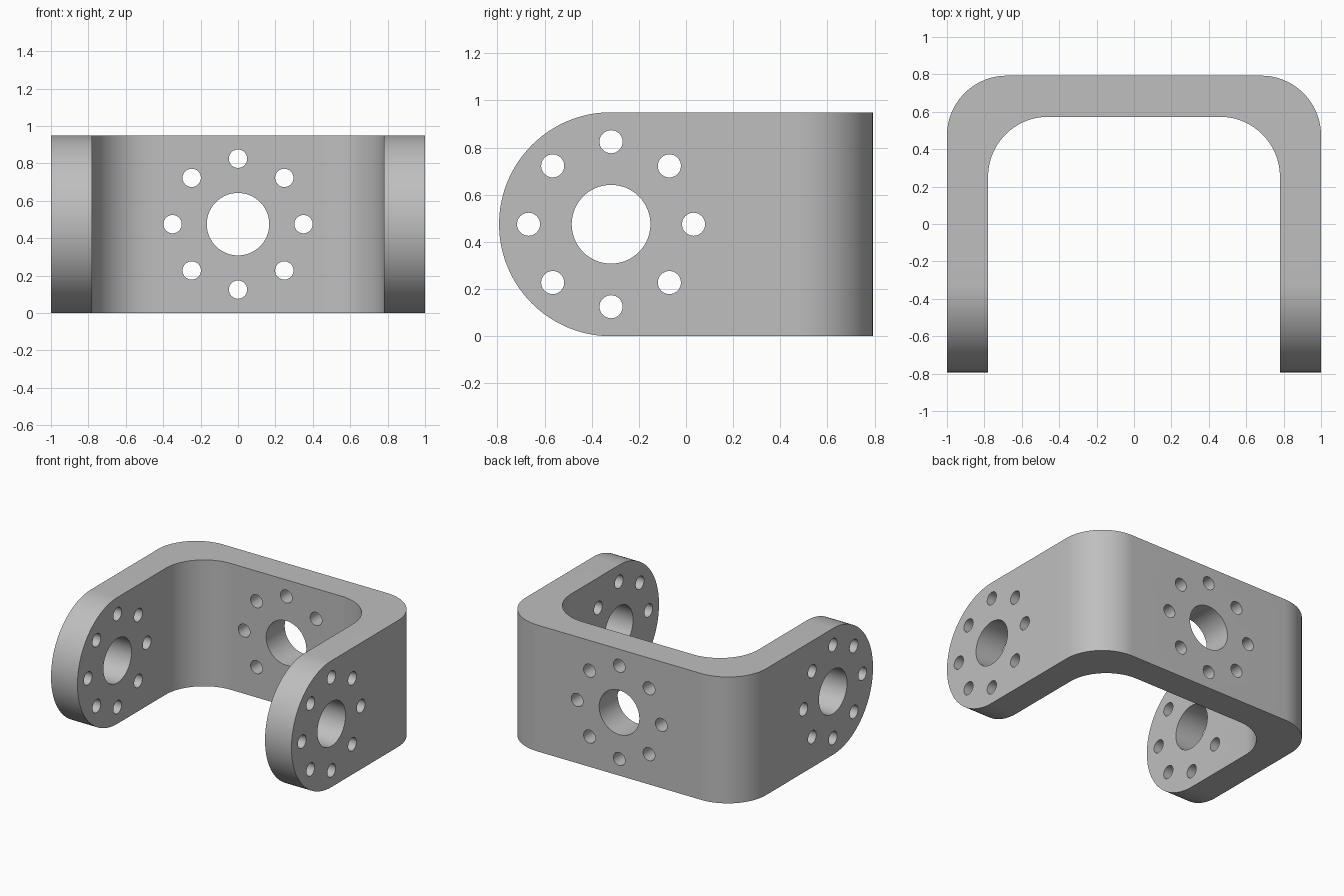
import bpy, bmesh
from math import pi, sin, cos, radians
from mathutils import Vector

if "Cube" in bpy.data.objects:
    bpy.data.objects.remove(bpy.data.objects["Cube"])

HEIGHT = 0.95
MID = HEIGHT / 2          # also the radius of the rounded arm ends
BACK = 0.793
ARM_Y = MID - BACK        # centre of the arm holes
WALL = 0.22
BEND = 0.32


def arc(cx, cy, r, start, end, steps):
    angles = [radians(start + (end - start) * i / steps) for i in range(steps + 1)]
    return [(cx + r * cos(a), cy + r * sin(a)) for a in angles]


def add_prism(bm, points, offset):
    """Closed outline of 3D points swept along an offset."""
    face = bm.faces.new([bm.verts.new(p) for p in points])
    swept = bmesh.ops.extrude_face_region(bm, geom=[face])["geom"]
    bmesh.ops.translate(bm, vec=Vector(offset),
                        verts=[v for v in swept if isinstance(v, bmesh.types.BMVert)])


def finish(bm, name):
    bmesh.ops.recalc_face_normals(bm, faces=bm.faces)
    mesh = bpy.data.meshes.new(name)
    bm.to_mesh(mesh)
    bm.free()
    obj = bpy.data.objects.new(name, mesh)
    bpy.context.collection.objects.link(obj)
    return obj


# U-shaped strip with equal inner and outer bends, left long for trimming
def half_u(x, y):
    return arc(x - BEND, y - BEND, BEND, 0, 90, 24)


outer, inner = half_u(1, BACK), half_u(1 - WALL, BACK - WALL)
right_half = [(1, -1)] + outer
left_half = [(-x, y) for x, y in reversed(right_half)]
inner_half = [(1 - WALL, -1)] + inner
inner_left = [(-x, y) for x, y in inner_half]
outline = right_half + left_half + inner_left + inner_half[::-1]
bm = bmesh.new()
add_prism(bm, [(x, y, -0.1) for x, y in outline], (0, 0, HEIGHT + 0.2))
bracket = finish(bm, "bracket")

# Side silhouette that rounds the arm ends
bm = bmesh.new()
side = arc(ARM_Y, MID, MID, 90, 270, 64) + [(1, 0), (1, HEIGHT)]
add_prism(bm, [(-1.2, y, z) for y, z in side], (2.4, 0, 0))
silhouette = finish(bm, "silhouette_cutter")

# Hub hole and eight bolt holes, through both arms and through the back
bm = bmesh.new()
holes = [(0, 0, 0.167, 64)]
holes += [(0.35 * cos(i * pi / 4), 0.35 * sin(i * pi / 4), 0.049, 32) for i in range(8)]
for u, v, r, steps in holes:
    ring = arc(u, v, r, 0, 360, steps)[:-1]
    add_prism(bm, [(-1.2, ARM_Y + a, MID + b) for a, b in ring], (2.4, 0, 0))
    add_prism(bm, [(a, 0.4, MID + b) for a, b in ring], (0, 0.6, 0))
hole_cutter = finish(bm, "hole_cutter")

# Cut the bracket and drop the helpers
for cutter, operation in ((silhouette, "INTERSECT"), (hole_cutter, "DIFFERENCE")):
    cutter.hide_render = True
    mod = bracket.modifiers.new(cutter.name, "BOOLEAN")
    mod.operation, mod.solver, mod.object = operation, "EXACT", cutter
bpy.context.view_layer.objects.active = bracket
bracket.select_set(True)
for mod in list(bracket.modifiers):
    bpy.ops.object.modifier_apply(modifier=mod.name)
for cutter in (silhouette, hole_cutter):
    bpy.data.objects.remove(cutter)

# Plain grey metal, smooth bends with sharp rims
grey = bpy.data.materials.new("grey metal")
grey.use_nodes = True
colour = (0.52, 0.52, 0.52, 1)
grey.diffuse_color = colour
grey.node_tree.nodes["Principled BSDF"].inputs["Base Color"].default_value = colour
bracket.data.materials.clear()
bracket.data.materials.append(grey)
bpy.ops.object.shade_smooth_by_angle(angle=radians(30))
